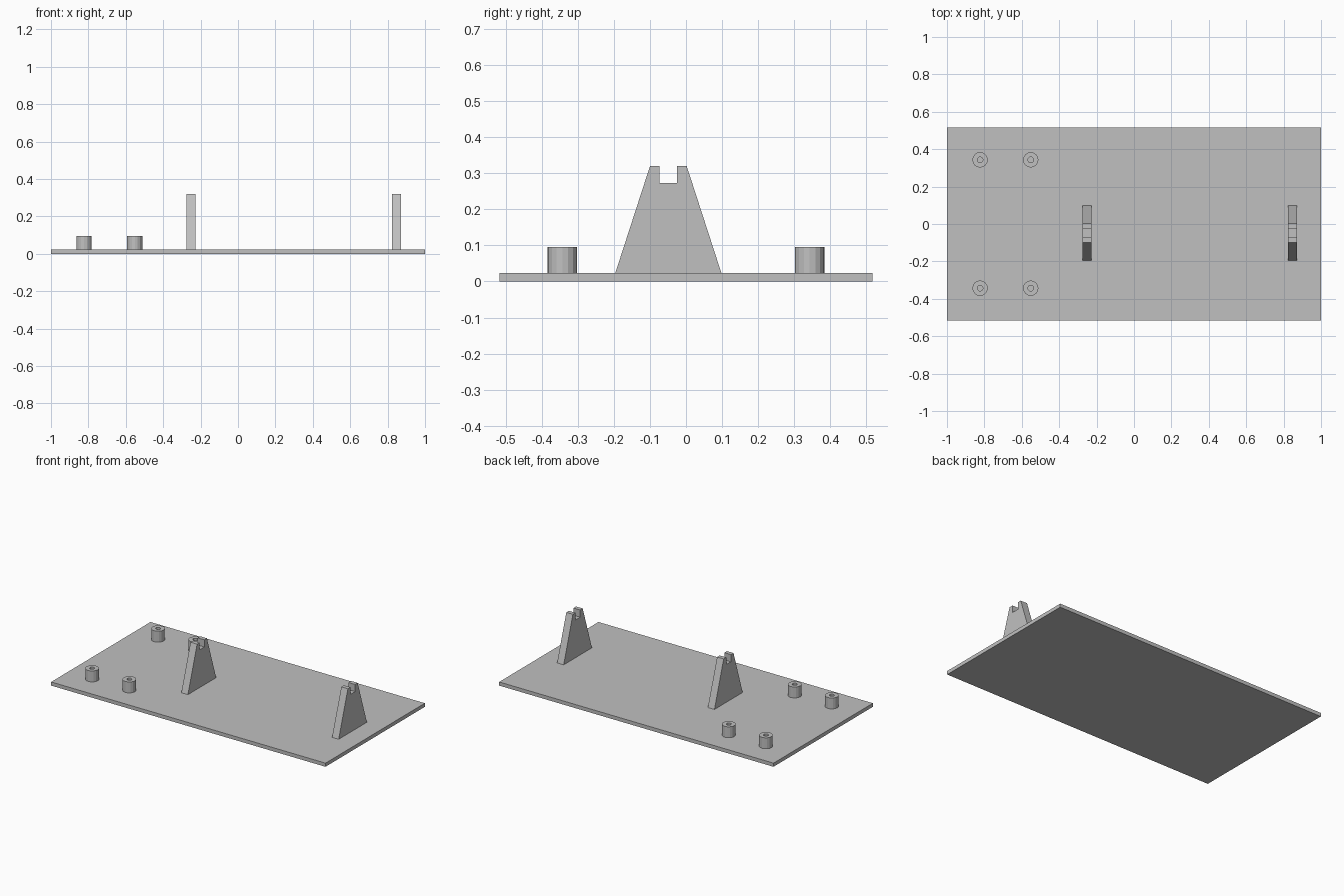
import bpy
import bmesh
from math import cos, sin, tau

cube = bpy.data.objects.get("Cube")
if cube:
    bpy.data.objects.remove(cube, do_unlink=True)

# Single plain grey
GREY = (0.53, 0.53, 0.53, 1)
grey = bpy.data.materials.new("plain_grey")
grey.use_nodes = True
grey.diffuse_color = GREY
grey.node_tree.nodes["Principled BSDF"].inputs["Base Color"].default_value = GREY

PLATE_TOP = 0.024


def finish(name, bm, location=(0, 0, 0)):
    bmesh.ops.recalc_face_normals(bm, faces=bm.faces)
    mesh = bpy.data.meshes.new(name)
    bm.to_mesh(mesh)
    bm.free()
    mesh.materials.append(grey)
    obj = bpy.data.objects.new(name, mesh)
    obj.location = location
    bpy.context.collection.objects.link(obj)
    return obj


def extrude(bm, face, offset):
    result = bmesh.ops.extrude_face_region(bm, geom=[face])
    verts = [g for g in result["geom"] if isinstance(g, bmesh.types.BMVert)]
    bmesh.ops.translate(bm, verts=verts, vec=offset)


def base_plate():
    bm = bmesh.new()
    bmesh.ops.create_cube(bm, size=1)
    bmesh.ops.scale(bm, vec=(2, 1.034, PLATE_TOP), verts=bm.verts)
    finish("base_plate", bm, (0, 0, PLATE_TOP / 2))


def notched_support(name, x):
    # Half profile (distance from centreline, height), mirrored across
    half = [(0.147, PLATE_TOP), (0.051, 0.32), (0.024, 0.32), (0.024, 0.273)]
    profile = half + [(-y, z) for y, z in reversed(half)]
    thick = 0.048
    bm = bmesh.new()
    face = bm.faces.new([bm.verts.new((-thick / 2, y, z)) for y, z in profile])
    extrude(bm, face, (thick, 0, 0))
    finish(name, bm, (x, -0.049, 0))


def hollow_post(name, x, y, outer=0.041, bore=0.015, top=0.096, sides=16):
    # Tube wall section revolved around the post axis
    section = [(outer, PLATE_TOP), (outer, top), (bore, top), (bore, PLATE_TOP)]
    bm = bmesh.new()
    rings = [[bm.verts.new((r * cos(tau * i / sides), r * sin(tau * i / sides), z))
              for i in range(sides)] for r, z in section]
    for a, b in zip(rings, rings[1:] + rings[:1]):
        for i in range(sides):
            j = (i + 1) % sides
            bm.faces.new((a[i], a[j], b[j], b[i]))
    finish(name, bm, (x, y, 0))


base_plate()
notched_support("middle_support", -0.252)
notched_support("end_support", 0.847)
for x, column in ((-0.823, "outer"), (-0.552, "inner")):
    for y, row in ((-0.343, "front"), (0.343, "back")):
        hollow_post(f"{row}_{column}_post", x, y)
